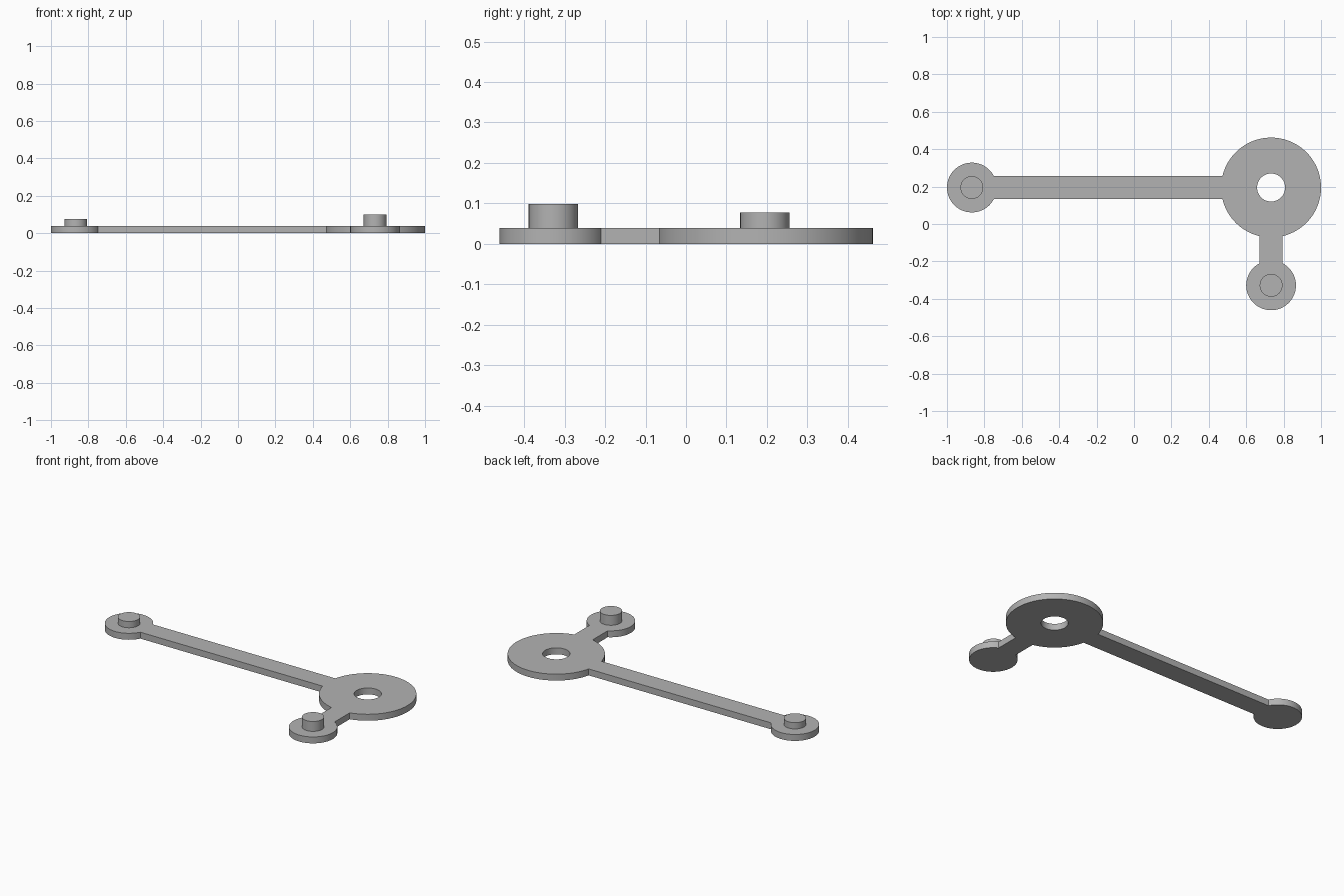
import bpy
import bmesh
from math import asin, cos, sin, pi, radians
from mathutils import Vector

old = bpy.data.objects.get("Cube")
if old:
    bpy.data.objects.remove(old, do_unlink=True)

# Shared dimensions
THICK = 0.039
ARM_HALF = 0.061
HUB, HUB_R, HOLE_R = Vector((0.733, 0.195, 0)), 0.267, 0.075
LONG_END, SHORT_END = Vector((-0.867, 0.195, 0)), Vector((0.733, -0.328, 0))
END_R, PIN_R = 0.133, 0.061

grey = bpy.data.materials.new("Grey metal")
grey.use_nodes = True
colour = (0.45, 0.45, 0.45, 1)
grey.diffuse_color = colour
grey.node_tree.nodes["Principled BSDF"].inputs["Base Color"].default_value = colour


def arc(centre, radius, start, end, steps):
    """Points along an arc, counter-clockwise."""
    angles = [start + (end - start) * i / steps for i in range(steps + 1)]
    return [centre + Vector((cos(a), sin(a), 0)) * radius for a in angles]


def finish(obj):
    obj.data.materials.append(grey)
    bpy.ops.object.select_all(action='DESELECT')
    obj.select_set(True)
    bpy.context.view_layer.objects.active = obj
    bpy.ops.object.shade_smooth_by_angle(angle=radians(30))


def extruded_plate(name, loops, bottom, top):
    """Fill closed loops (outline and holes) and extrude them upwards."""
    bm = bmesh.new()
    edges = []
    for loop in loops:
        verts = [bm.verts.new((p.x, p.y, bottom)) for p in loop]
        edges += [bm.edges.new((v, verts[i - 1])) for i, v in enumerate(verts)]
    bmesh.ops.triangle_fill(bm, edges=edges, use_beauty=True, normal=(0, 0, 1))
    grown = bmesh.ops.extrude_face_region(bm, geom=bm.faces[:], use_keep_orig=True)
    moved = [g for g in grown["geom"] if isinstance(g, bmesh.types.BMVert)]
    bmesh.ops.translate(bm, verts=moved, vec=(0, 0, top - bottom))
    bmesh.ops.recalc_face_normals(bm, faces=bm.faces[:])
    mesh = bpy.data.meshes.new(name)
    bm.to_mesh(mesh)
    bm.free()
    obj = bpy.data.objects.new(name, mesh)
    bpy.context.collection.objects.link(obj)
    finish(obj)


# Lever plate: hub and two end discs joined by straight arms
h = asin(ARM_HALF / HUB_R)
e = asin(ARM_HALF / END_R)
outline = (arc(HUB, HUB_R, -pi / 2 + h, pi - h, 72)
           + arc(LONG_END, END_R, e, 2 * pi - e, 64)
           + arc(HUB, HUB_R, pi + h, 1.5 * pi - h, 20)
           + arc(SHORT_END, END_R, pi / 2 + e, 2.5 * pi - e, 64))
hole = arc(HUB, HOLE_R, 0, 2 * pi, 48)[:-1]
extruded_plate("lever_plate", [outline, hole], 0, THICK)

# Pins standing on the end discs
for name, centre, top in (("long_arm_pin", LONG_END, 0.077),
                          ("short_arm_pin", SHORT_END, 0.099)):
    extruded_plate(name, [arc(centre, PIN_R, 0, 2 * pi, 48)[:-1]], THICK / 2, top)
